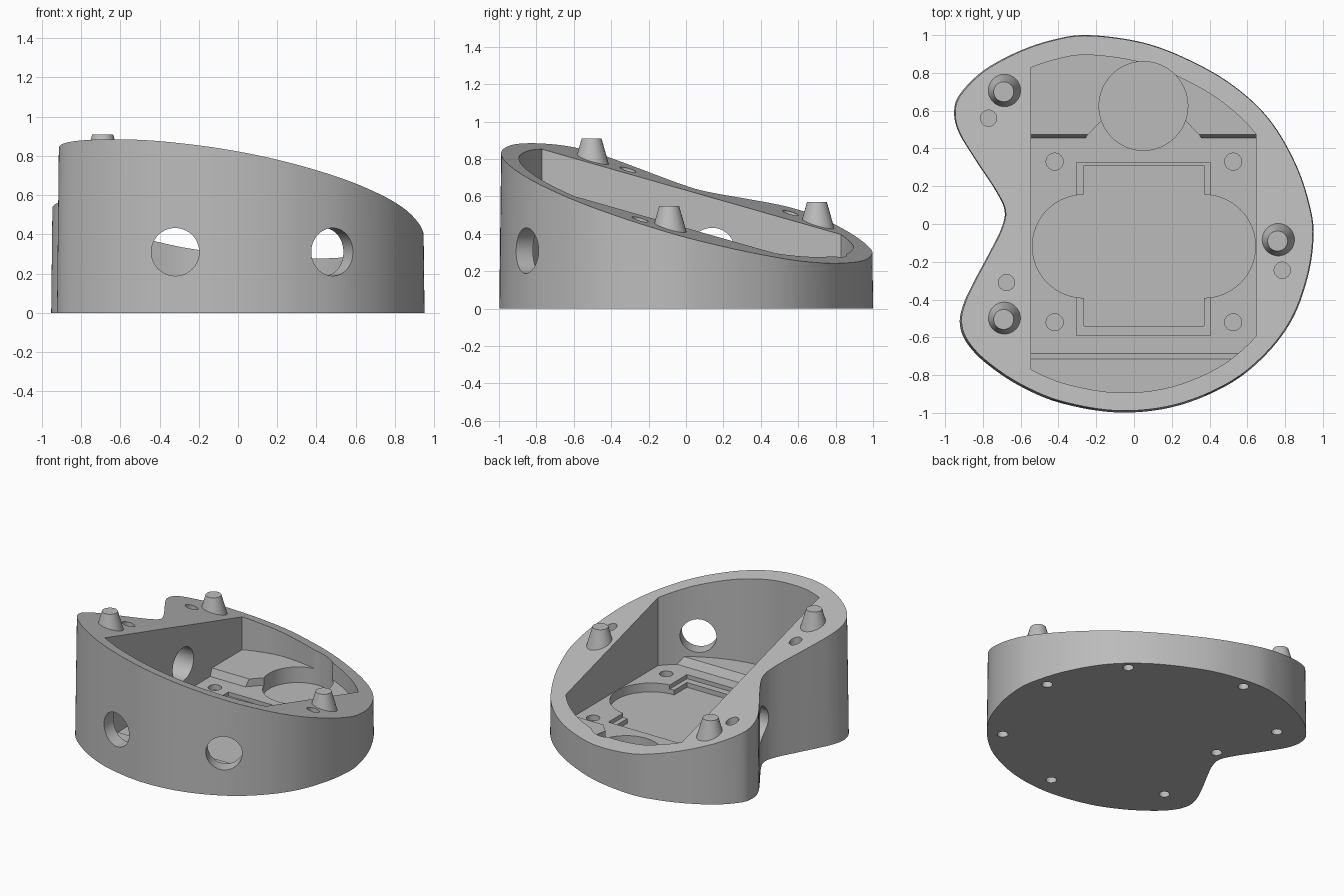
import bpy, bmesh, math
from mathutils import Vector

if "Cube" in bpy.data.objects:
    bpy.data.objects.remove(bpy.data.objects["Cube"], do_unlink=True)

grey = bpy.data.materials.new("plain_grey")
grey.use_nodes = True
grey.diffuse_color = (0.5, 0.5, 0.5, 1)
grey.node_tree.nodes["Principled BSDF"].inputs["Base Color"].default_value = (0.5, 0.5, 0.5, 1)


def rim_height(x, y):
    return 0.54 - 0.168 * x - 0.283 * y


def finish(bm, name):
    bmesh.ops.recalc_face_normals(bm, faces=bm.faces)
    mesh = bpy.data.meshes.new(name)
    bm.to_mesh(mesh)
    bm.free()
    mesh.materials.append(grey)
    obj = bpy.data.objects.new(name, mesh)
    bpy.context.collection.objects.link(obj)
    return obj


def prism(name, points, bottom, top, clips=()):
    """Extruded profile, optionally trimmed by (point, outward normal) planes."""
    bm = bmesh.new()
    face = bm.faces.new([bm.verts.new((p[0], p[1], bottom)) for p in points])
    new = bmesh.ops.extrude_face_region(bm, geom=[face])["geom"]
    for v in new:
        if isinstance(v, bmesh.types.BMVert):
            v.co.z = top
    for co, normal in clips:
        bmesh.ops.bisect_plane(bm, geom=bm.verts[:] + bm.edges[:] + bm.faces[:],
                               plane_co=co, plane_no=normal, clear_outer=True)
        bmesh.ops.holes_fill(bm, edges=[e for e in bm.edges if e.is_boundary])
    return finish(bm, name)


def ring(x, y, r, start=0, end=360, n=48):
    return [(x + r * math.cos(math.radians(start + (end - start) * i / n)),
             y + r * math.sin(math.radians(start + (end - start) * i / n))) for i in range(n)]


def box(x0, x1, y0, y1):
    return [(x0, y0), (x1, y0), (x1, y1), (x0, y1)]


def cone(name, centre, r1, r2, depth, direction=(0, 0, 1), n=48):
    bm = bmesh.new()
    bmesh.ops.create_cone(bm, cap_ends=True, segments=n, radius1=r1, radius2=r2, depth=depth)
    rot = Vector((0, 0, 1)).rotation_difference(Vector(direction)).to_matrix().to_4x4()
    bm.transform(rot)
    bmesh.ops.translate(bm, verts=bm.verts, vec=centre)
    return finish(bm, name)


def smooth_loop(ctrl, steps=8):
    pts = [Vector(p) for p in ctrl]
    n, out = len(pts), []
    for i in range(n):
        a, b, c, d = (pts[(i + k) % n] for k in (-1, 0, 1, 2))
        for s in range(steps):
            t = s / steps
            out.append(0.5 * (2 * b + (c - a) * t + (2 * a - 5 * b + 4 * c - d) * t * t
                              + (3 * b - a - 3 * c + d) * t ** 3))
    return out


# Kidney-shaped outline, clockwise from the back
outline = smooth_loop([
    (-.24, 1), (.05, .96), (.3, .865), (.53, .73), (.72, .55), (.86, .31), (.935, .08),
    (.95, -.08), (.92, -.28), (.84, -.5), (.7, -.69), (.5, -.85), (.22, -.965), (-.08, -.998),
    (-.38, -.95), (-.6, -.86), (-.78, -.74), (-.885, -.63), (-.922, -.53), (-.905, -.43),
    (-.85, -.31), (-.77, -.16), (-.705, -.03), (-.685, .07), (-.735, .18), (-.84, .34),
    (-.93, .49), (-.952, .6), (-.92, .69), (-.8, .81), (-.62, .91), (-.43, .975)])

# Body with slanted top and slight draft
body = prism("body", outline, 0, 1)
for v in body.data.vertices:
    if v.co.z > 0.5:
        v.co.z = rim_height(v.co.x, v.co.y)
        v.co.x *= 1 - 0.012 * v.co.z
        v.co.y *= 1 - 0.012 * v.co.z

# Cavity profile: inset outline with two straight sides
count = len(outline)
inset = []
for i, p in enumerate(outline):
    t = (outline[(i + 1) % count] - outline[i - 1]).normalized()
    inset.append(p + Vector((t.y, -t.x)) * 0.105)
sides = [((-.545, 0, 0), (-1, 0, 0)), ((.645, 0, 0), (1, 0, 0))]
slopes = [((0, -.685, .1), (0, -.055, -.03)), ((0, .455, .1), (0, .055, -.02))]

cutters = [
    prism("cavity_cut", inset, .155, 1.5, sides),
    prism("floor_cut", inset, .1, .3, sides + slopes),
    prism("bevel_gap_cut", [(-.255, .44), (.355, .44), (.355, .46), (.27, .55), (-.17, .55), (-.255, .46)], .1, .31),
    prism("round_pocket_cut", ring(.05, .625, .235, n=64), .04, .32),
    prism("shallow_tray_cut", box(-.305, .405, -.59, .325), .07, .33),
    prism("deep_tray_cut", box(-.265, .37, -.54, .31), .035, .34),
    prism("left_lobe_cut", ring(.37, -.118, .273, -90, 90) + [(.37, .155), (.3, .155), (.3, -.391)], .035, .35),
    prism("right_lobe_cut", ring(-.265, -.118, .273, 90, 270) + [(-.265, -.391), (-.2, -.391), (-.2, .155)], .035, .36),
]

# Screw holes in the floor, the rim and the underside
for x in (-.42, .525):
    for y in (-.52, .33):
        cutters.append(cone("floor_screw_cut", (x, y, .16), .045, .045, .2))
for x, y in ((-.77, .56), (-.675, -.31), (.785, -.245)):
    cutters.append(cone("rim_hole_cut", (x, y, rim_height(x, y)), .043, .043, .3))
for x, y in ((.64, -.6), (.84, .1), (.0, -.86), (.57, .62), (-.7, -.52), (-.61, .13), (-.18, .92), (-.74, .6)):
    cutters.append(cone("base_hole_cut", (x, y, 0), .036, .036, .1))

# Cable ports through the walls
for centre, direction in (((-.32, -.9, .31), (0, 1, 0)), ((.47, -.83, .31), (.47, -.88, 0)),
                          ((-.64, .14, .31), (1, 0, 0))):
    cutters.append(cone("port_cut", centre, .122, .122, .42, direction, 64))

bpy.context.view_layer.objects.active = body
for cutter in cutters:
    cutter.hide_render = True
    mod = body.modifiers.new("cut", 'BOOLEAN')
    mod.operation = 'DIFFERENCE'
    mod.solver = 'EXACT'
    mod.object = cutter
    bpy.ops.object.modifier_apply(modifier=mod.name)
for cutter in cutters:
    bpy.data.objects.remove(cutter, do_unlink=True)

# Tapered locating pegs standing on the rim
pegs = [cone(name, (x, y, top - .1), .11, .053, .2) for name, x, y, top in (
    ("front_peg", -.69, -.505, .91), ("side_peg", .76, -.09, .55), ("back_peg", -.69, .7, .57))]

for obj in [body] + pegs:
    bpy.ops.object.select_all(action='DESELECT')
    obj.select_set(True)
    bpy.context.view_layer.objects.active = obj
    bpy.ops.object.shade_smooth_by_angle(angle=math.radians(30))
